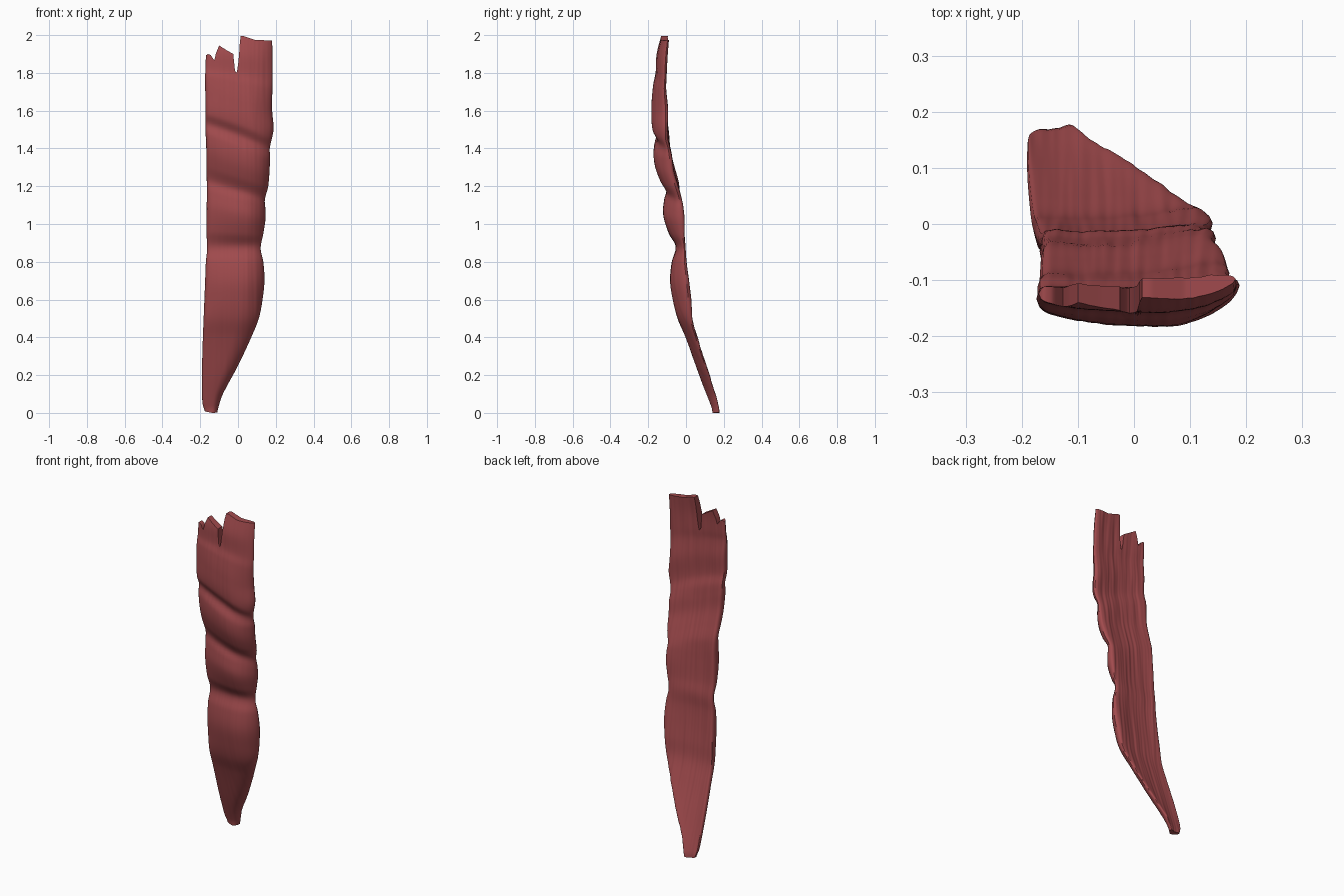
import bpy, bmesh, math
from mathutils import noise, Vector

if "Cube" in bpy.data.objects:
    bpy.data.objects.remove(bpy.data.objects["Cube"])

# Height profiles: (z, left x, right x) and (z, front y, back y)
WIDTH = [(0, -.175, -.11), (.04, -.187, -.1), (.1, -.19, -.08), (.25, -.19, 0), (.4, -.186, .07),
         (.5, -.182, .11), (.6, -.178, .13), (.7, -.174, .14), (.8, -.17, .134), (.87, -.163, .12),
         (.95, -.167, .134), (1.02, -.168, .145), (1.08, -.167, .145), (1.13, -.165, .142),
         (1.2, -.165, .16), (1.35, -.168, .17), (1.4, -.168, .168), (1.5, -.172, .188),
         (1.6, -.172, .181), (1.8, -.174, .183), (2, -.17, .181)]
DEPTH = [(0, .14, .18), (.03, .135, .178), (.2, .07, .13), (.4, -.002, .065), (.5, -.045, .04),
         (.6, -.07, .035), (.7, -.084, .025), (.8, -.075, .01), (.88, -.054, .002), (.95, -.09, 0),
         (1.05, -.12, .001), (1.13, -.115, -.008), (1.18, -.104, -.02), (1.25, -.14, -.035),
         (1.33, -.166, -.055), (1.41, -.17, -.065), (1.47, -.153, -.08), (1.53, -.179, -.09),
         (1.65, -.182, -.088), (1.75, -.172, -.1), (1.8, -.16, -.1), (1.9, -.155, -.095), (2, -.13, -.085)]
# Slant of the folds by height, and the torn upper outline (x, z)
SLANT = [(0, 0), (.88, 0), (1.15, .28), (1.45, .42), (1.75, .2), (2, 0)]
TORN = [(-.18, 1.885), (-.16, 1.9), (-.145, 1.895), (-.125, 1.865), (-.118, 1.9), (-.1, 1.945),
        (-.06, 1.92), (-.025, 1.9), (-.016, 1.81), (-.006, 1.8), (.004, 1.87), (.012, 1.995),
        (.03, 1.995), (.09, 1.975), (.2, 1.97)]


def linear(table, t):
    for a, b in zip(table, table[1:]):
        if t <= b[0]:
            f = max(0, (t - a[0]) / (b[0] - a[0]))
            return [p + (q - p) * f for p, q in zip(a[1:], b[1:])]
    return list(table[-1][1:])


def smooth(table, t):
    n = len(table)
    i = next((k for k in range(n - 1) if t <= table[k + 1][0]), n - 2)
    h = table[i + 1][0] - table[i][0]
    f = min(1, max(0, (t - table[i][0]) / h))

    def slope(k, c):
        a, b = table[max(0, k - 1)], table[min(n - 1, k + 1)]
        return (b[c] - a[c]) / (b[0] - a[0])
    return [(2*f**3 - 3*f*f + 1) * table[i][c] + (f**3 - 2*f*f + f) * h * slope(i, c)
            + (3*f*f - 2*f**3) * table[i + 1][c] + (f**3 - f*f) * h * slope(i + 1, c)
            for c in (1, 2)]


def grain(x, z, side):
    n = noise.noise(Vector((x * 70, z * 2.5, side * 9)))
    m = noise.noise(Vector((x * 25, z * 3.5, side * 5 + 3)))
    return .0022 * n + .003 * m


def surface_point(s, u, side):
    # Outline position, with the upper rows stretched to the torn edge
    left, right = smooth(WIDTH, s)
    x = left + (right - left) * (u + 1) / 2
    z = s
    if s > 1.7:
        z = 1.7 + (s - 1.7) / .3 * (linear(TORN, x)[0] - 1.7)
    if s < .1:
        z += (1 - s / .1) * (.004 + .004 * math.sin(x * 60))
    # Folded cross-section: bowed front, slightly dished back
    zp = z + linear(SLANT, z)[0] * x
    front, back = smooth(DEPTH, min(2, zp))
    d = back - front
    v = (u - .2) / (1.2 if u < .2 else .8)
    yf = front + d * (.3 if u < .2 else .58) * abs(v) ** 2.2
    yb = back - d * (.22 * (1 - u) / 2 + .14 * (1 - u * u))
    mid, half = (yf + yb) / 2, (yb - yf) / 2
    half *= math.sqrt(max(0, 1 - abs(u) ** (22 if u < 0 else 12)))
    y = mid + side * half
    if abs(u) < 1:
        y += grain(x, z, side) * (1 if side > 0 else .5)
    return x, y, z


COLS, ROWS = 80, 150
bm = bmesh.new()
loop = [(-1 + 2 * i / COLS, -1) for i in range(COLS + 1)]
loop += [(-1 + 2 * i / COLS, 1) for i in range(COLS - 1, 0, -1)]
N = len(loop)
rings = [[bm.verts.new(surface_point(2 * r / ROWS, u, side)) for u, side in loop]
         for r in range(ROWS + 1)]
for a, b in zip(rings, rings[1:]):
    for i in range(N):
        j = (i + 1) % N
        bm.faces.new((a[i], a[j], b[j], b[i]))

# Close the tip and the torn end with strips between front and back
for ring in (rings[0], rings[-1]):
    for i in range(COLS):
        quad = [ring[i], ring[i + 1], ring[(N - i - 1) % N], ring[(N - i) % N]]
        bm.faces.new(list(dict.fromkeys(quad)))
bmesh.ops.recalc_face_normals(bm, faces=bm.faces)

# Rest on the ground
low = min(v.co.z for v in bm.verts)
bmesh.ops.translate(bm, verts=bm.verts, vec=(0, 0, -low))

mesh = bpy.data.meshes.new("folded_strip")
bm.to_mesh(mesh)
bm.free()
strip = bpy.data.objects.new("folded_strip", mesh)
bpy.context.collection.objects.link(strip)

mat = bpy.data.materials.new("dark_red")
mat.diffuse_color = (.36, .07, .075, 1)
mat.use_nodes = True
mat.node_tree.nodes["Principled BSDF"].inputs["Base Color"].default_value = mat.diffuse_color
mesh.materials.append(mat)

bpy.context.view_layer.objects.active = strip
strip.select_set(True)
bpy.ops.object.shade_smooth_by_angle(angle=math.radians(40))
